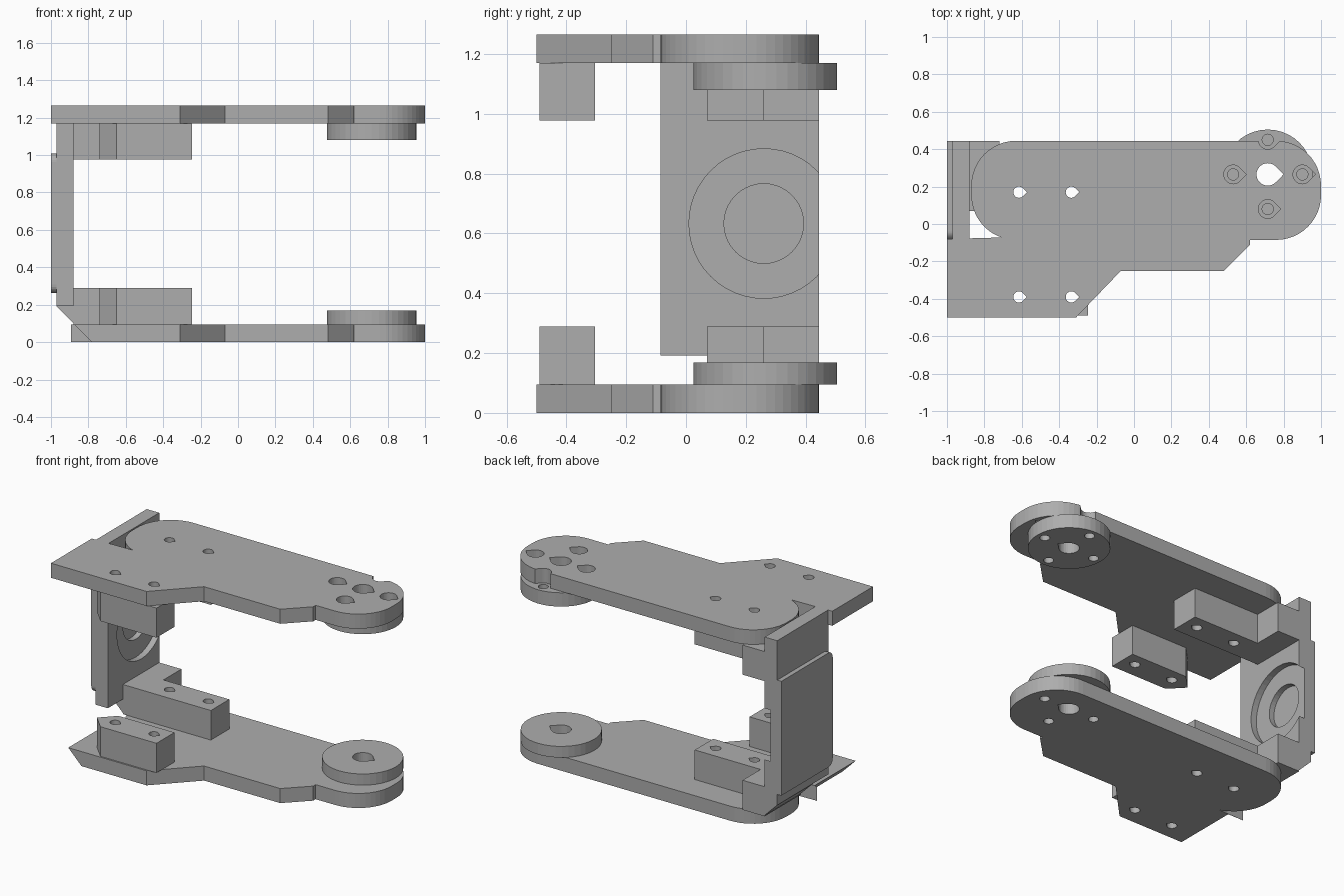
import bpy, bmesh
from math import cos, sin, pi, radians

if "Cube" in bpy.data.objects:
    bpy.data.objects.remove(bpy.data.objects["Cube"])

grey = bpy.data.materials.new("plain grey")
grey.use_nodes = True
GREY = (0.42, 0.42, 0.42, 1)
grey.diffuse_color = GREY
grey.node_tree.nodes["Principled BSDF"].inputs["Base Color"].default_value = GREY

AXES = {"x": lambda a, b, c: (c, a, b),
        "y": lambda a, b, c: (a, c, b),
        "z": lambda a, b, c: (a, b, c)}


def prism(name, outline, low, high, axis="z"):
    """Extrude a flat outline along an axis from low to high."""
    place = AXES[axis]
    bm = bmesh.new()
    face = bm.faces.new([bm.verts.new(place(a, b, low)) for a, b in outline])
    out = bmesh.ops.extrude_face_region(bm, geom=[face])
    for v in out["geom"]:
        if isinstance(v, bmesh.types.BMVert):
            v.co["xyz".index(axis)] = high
    bmesh.ops.recalc_face_normals(bm, faces=bm.faces)
    mesh = bpy.data.meshes.new(name)
    bm.to_mesh(mesh)
    bm.free()
    mesh.materials.append(grey)
    obj = bpy.data.objects.new(name, mesh)
    bpy.context.collection.objects.link(obj)
    return obj


def arc(cx, cy, r, start, end, n=12):
    angles = [radians(start + (end - start) * i / n) for i in range(n + 1)]
    return [(cx + r * cos(t), cy + r * sin(t)) for t in angles]


def circle(cx, cy, r, n=40):
    return arc(cx, cy, r, 0, 360, n)[:-1]


def teardrop(cx, cy, r):
    """Round hole with a point towards +x."""
    return arc(cx, cy, r, 45, 315, 24) + [(cx + r * 1.41, cy)]


def rect(x0, x1, y0, y1):
    return [(x0, y0), (x1, y0), (x1, y1), (x0, y1)]


def cut(obj, *shapes):
    """Subtract prisms given as (outline, low, high, axis)."""
    for shape in shapes:
        tool = prism("cutter", *shape)
        tool.hide_render = True
        mod = obj.modifiers.new("cut", "BOOLEAN")
        mod.operation, mod.solver, mod.object = "DIFFERENCE", "EXACT", tool
        bpy.context.view_layer.objects.active = obj
        bpy.ops.object.modifier_apply(modifier=mod.name)
        bpy.data.objects.remove(tool)


# Shared layout
T = 0.095
TOP = 1.265
BACK, EDGE, R = 0.445, -0.085, 0.24
PX, PY = 0.715, 0.265
block_holes = [(x, y) for x in (-0.615, -0.335) for y in (-0.39, 0.17)]
boss_holes = [(PX - 0.185, PY), (PX + 0.185, PY), (PX, PY - 0.185), (PX, PY + 0.185)]

plate_outline = (
    [(-1, -0.5), (-0.31, -0.5), (-0.07, -0.25), (0.48, -0.25), (0.62, -0.11), (0.62, EDGE)]
    + arc(1 - R, EDGE + R, R, -90, 0) + arc(1 - R, BACK - R, R, 0, 90)
    + arc(-0.87 + R, BACK - R, R, 90, 180) + arc(-0.87 + R, EDGE + R, R, 180, 251)
    + [(-1, -0.08)])

# Plates and round bosses
top_plate = prism("top_plate", plate_outline, TOP - T, TOP)
bottom_plate = prism("bottom_plate", plate_outline, 0, T)
top_boss = prism("top_boss", circle(PX, PY, R), 1.08, TOP - T)
bottom_boss = prism("bottom_boss", circle(PX, PY, R), T, 0.168)

# Sloped end of the bottom plate
cut(bottom_plate, ([(-1.1, -0.1), (-0.68, -0.1), (-0.88, 0.1), (-0.88, 0.2), (-1.1, 0.2)],
                   -0.6, -0.077, "y"))

# Pivot holes, counterbored from above
for part in (top_plate, top_boss, bottom_plate, bottom_boss):
    cut(part, (teardrop(PX, PY, 0.06), -1, 2, "z"))
for x, y in boss_holes:
    cut(top_plate, (teardrop(x, y, 0.05), 1.13, 2, "z"))
    cut(top_boss, (circle(x, y, 0.03, 20), 1, 1.3, "z"))
    if y < BACK:
        cut(bottom_plate, (circle(x, y, 0.03, 20), -1, T - 0.01, "z"))

# Screw blocks, mirrored above and below
front_outline = [(-0.65, -0.49), (-0.245, -0.49), (-0.245, -0.305), (-0.65, -0.305), (-0.74, -0.3975)]
rear_outline = [(-0.88, 0.07), (-0.245, 0.07), (-0.245, 0.26), (-0.72, 0.26), (-0.72, BACK), (-0.88, BACK)]
drilled = [top_plate, bottom_plate]
for level, low, high in (("top", 0.977, TOP - T), ("bottom", T, 0.288)):
    drilled.append(prism(level + "_front_block", front_outline, low, high))
    drilled.append(prism(level + "_rear_block", rear_outline, low, high))
for part in drilled:
    for x, y in block_holes:
        if "front" in part.name and y > 0 or "rear" in part.name and y < 0:
            continue
        cut(part, (teardrop(x, y, 0.03), -1, 2, "z"))

# Side wall with a stepped round recess
wall = prism("side_wall", rect(-0.97, -0.88, -0.085, BACK), 0.192, TOP)
cut(wall, (circle(0.26, 0.633, 0.25, 48), -0.92, -0.8, "x"),
    (circle(0.26, 0.633, 0.133), -0.955, -0.8, "x"))

# Sloped foot joining the wall to the bottom plate
prism("wall_foot", [(-0.97, 0.192), (-0.873, T), (-0.88 + 0.01, T), (-0.88, 0.192)], 0.07, BACK, "y")

# Outer pad with two rounded corners
Z0, Z1, C = 0.262, 1.008, 0.045
prism("outer_pad", [(BACK, Z0), (BACK, Z1)]
      + arc(EDGE + C, Z1 - C, C, 90, 180, 6) + arc(EDGE + C, Z0 + C, C, 180, 270, 6),
      -1, -0.97, "x")
